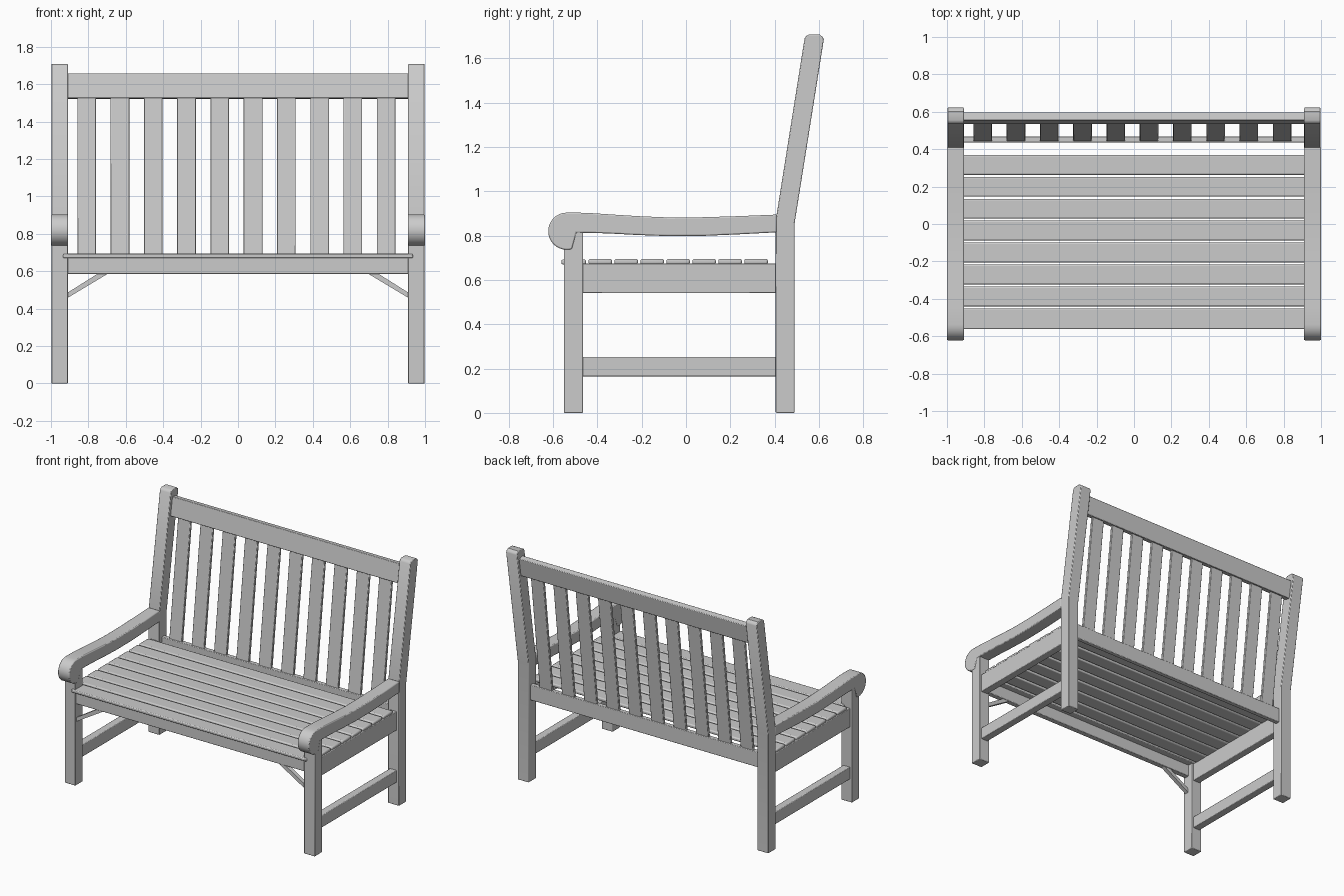
import bpy, bmesh, math

if "Cube" in bpy.data.objects:
    bpy.data.objects.remove(bpy.data.objects["Cube"])


def finish(name, bm, bevel=0.0, segments=2, smooth=True):
    bmesh.ops.recalc_face_normals(bm, faces=bm.faces)
    me = bpy.data.meshes.new(name)
    bm.to_mesh(me)
    bm.free()
    ob = bpy.data.objects.new(name, me)
    bpy.context.collection.objects.link(ob)
    if bevel:
        mod = ob.modifiers.new("bevel", 'BEVEL')
        mod.width = bevel
        mod.segments = segments
        mod.limit_method = 'ANGLE'
        mod.angle_limit = math.radians(40)
    if smooth:
        bpy.ops.object.select_all(action='DESELECT')
        bpy.context.view_layer.objects.active = ob
        ob.select_set(True)
        bpy.ops.object.shade_smooth_by_angle(angle=math.radians(35))
    return ob


def extrude(name, pts, a, b, axis='X', bevel=0.004, mirror=False):
    """Extrude a profile: (y, z) along X or (x, z) along Y, from a to b."""
    bm = bmesh.new()
    place = (lambda p, d: (d, p[0], p[1])) if axis == 'X' else (lambda p, d: (p[0], d, p[1]))
    lo = [bm.verts.new(place(p, a)) for p in pts]
    hi = [bm.verts.new(place(p, b)) for p in pts]
    bm.faces.new(lo)
    bm.faces.new(hi)
    for i in range(len(pts)):
        j = (i + 1) % len(pts)
        bm.faces.new((lo[i], lo[j], hi[j], hi[i]))
    ob = finish(name, bm, bevel)
    if mirror:
        mod = ob.modifiers.new("mirror", 'MIRROR')
        mod.use_axis[0] = True
        mod.mirror_object = None
    return ob


def rect(y0, y1, z0, z1):
    return [(y0, z0), (y1, z0), (y1, z1), (y0, z1)]


# back legs, leaning back above the arms
extrude("back_leg", [(0.405, 0), (0.49, 0), (0.49, 0.855), (0.622, 1.685), (0.617, 1.697),
                     (0.602, 1.708), (0.555, 1.708), (0.543, 1.702), (0.535, 1.69),
                     (0.405, 0.87)], 0.91, 0.998, mirror=True)

# front legs
extrude("front_leg", rect(-0.55, -0.465, 0, 0.83), 0.91, 0.996, mirror=True)

# arms: gently dipping top, scrolled front end
cy, cz, r = -0.538, 0.82, 0.084
arm = [(cy + r * math.cos(math.radians(t)), cz + r * math.sin(math.radians(t)))
       for t in range(90, 271, 12)]
arm += [(-0.515, 0.738), (-0.505, 0.775), (-0.495, 0.813), (-0.46, 0.813), (-0.35, 0.81),
        (-0.22, 0.803), (-0.08, 0.798), (0.08, 0.799), (0.24, 0.806), (0.41, 0.815),
        (0.41, 0.895), (0.24, 0.888), (0.08, 0.883), (-0.08, 0.882), (-0.22, 0.888),
        (-0.36, 0.897), (-0.45, 0.903)]
extrude("arm", arm, 0.908, 1.0, bevel=0.006, mirror=True)

# side rails under the seat and lower stretchers
extrude("side_rail", rect(-0.47, 0.41, 0.54, 0.675), 0.925, 0.98, mirror=True)
extrude("stretcher", rect(-0.47, 0.41, 0.165, 0.252), 0.925, 0.98, mirror=True)

# front rail and its corner braces
extrude("front_rail", rect(-0.54, -0.5, 0.585, 0.675), -0.92, 0.92)
extrude("corner_brace", [(0.915, 0.455), (0.915, 0.483), (0.745, 0.59), (0.69, 0.59)],
        -0.535, -0.505, axis='Y', bevel=0.0, mirror=True)

# seat slats, the front one shorter between the legs
extrude("front_seat_slat", rect(-0.562, -0.452, 0.67, 0.692), -0.935, 0.935, bevel=0.006)
for i in range(7):
    y = -0.387 + i * 0.1172
    extrude("seat_slat", rect(y - 0.053, y + 0.053, 0.67, 0.695), -0.975, 0.975, bevel=0.008)

# back rails
extrude("lower_back_rail", rect(0.435, 0.468, 0.585, 0.695), -0.92, 0.92)
extrude("top_back_rail", [(0.533, 1.527), (0.576, 1.52), (0.598, 1.652), (0.555, 1.659)],
        -0.92, 0.92)

# upright back slats
for i in range(10):
    x = -0.809 + i * 0.1779
    extrude("back_slat", [(0.442, 0.68), (0.462, 0.68), (0.565, 1.54), (0.545, 1.54)],
            x - 0.05, x + 0.05)
